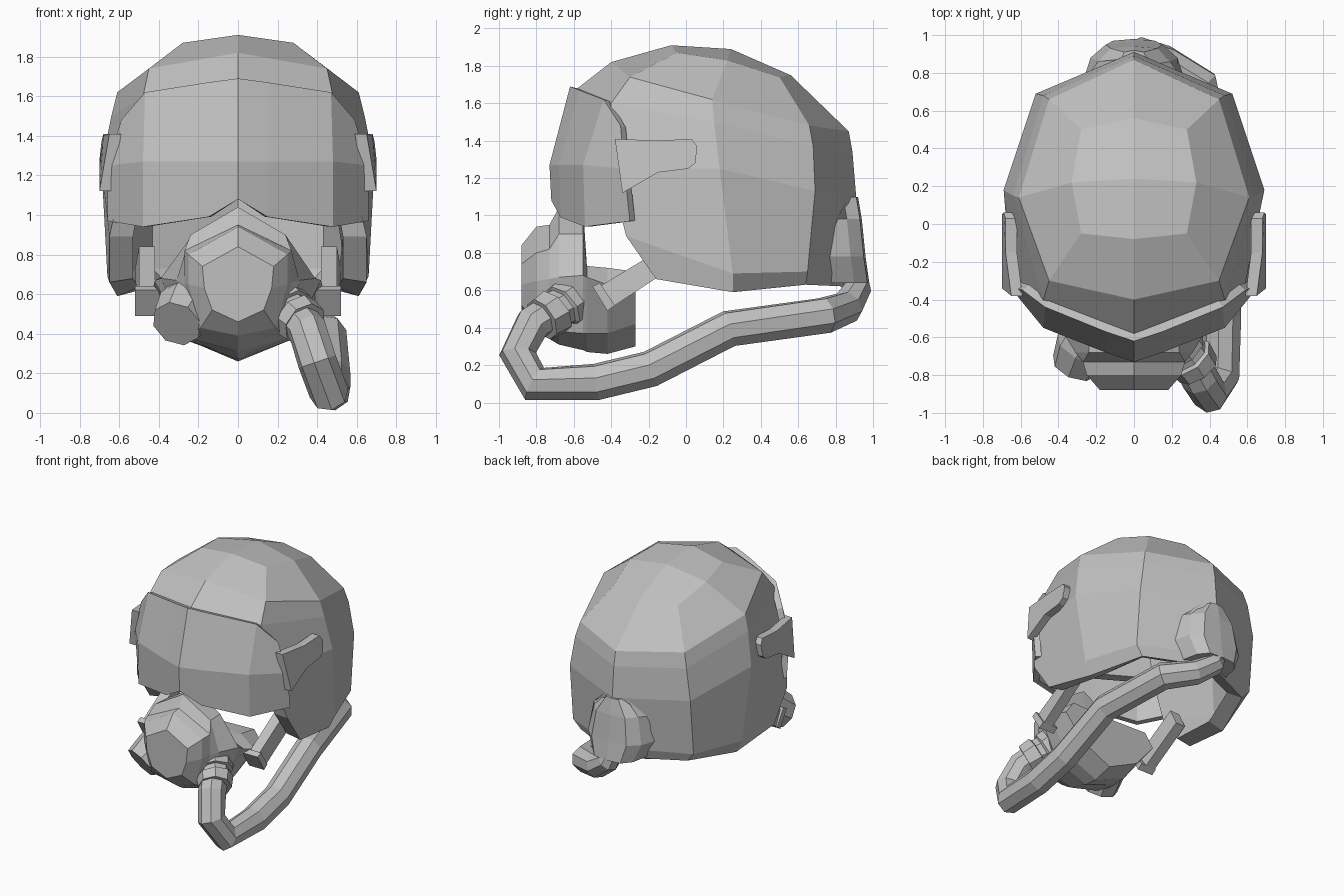
import bpy, bmesh
from mathutils import Vector

cube = bpy.data.objects.get("Cube")
if cube:
    bpy.data.objects.remove(cube, do_unlink=True)

grey = bpy.data.materials.new("plain_grey")
grey.use_nodes = True
COLOR = (0.53, 0.53, 0.53, 1)
grey.diffuse_color = COLOR
grey.node_tree.nodes["Principled BSDF"].inputs["Base Color"].default_value = COLOR


def flip(p):
    return (-p[0], p[1], p[2])


def make(name, verts, faces, centre=None):
    """Flat shaded mesh with its faces turned away from a centre point."""
    bm = bmesh.new()
    vs = [bm.verts.new(v) for v in verts]
    for f in faces:
        bm.faces.new([vs[i] for i in f])
    bmesh.ops.delete(bm, geom=[v for v in vs if not v.link_faces], context="VERTS")
    bmesh.ops.recalc_face_normals(bm, faces=bm.faces)
    if centre:
        out = sum(f.normal.dot(f.calc_center_median() - Vector(centre)) for f in bm.faces)
        if out < 0:
            bmesh.ops.reverse_faces(bm, faces=bm.faces)
    me = bpy.data.meshes.new(name)
    bm.to_mesh(me)
    bm.free()
    me.materials.append(grey)
    ob = bpy.data.objects.new(name, me)
    bpy.context.collection.objects.link(ob)
    return ob


def thicken(ob, amount):
    mod = ob.modifiers.new("thickness", "SOLIDIFY")
    mod.thickness = amount
    mod.offset = -1


def loft(name, halves, centre, apex=None, caps=False, keep=lambda row, seg, n: True):
    """Closed rings, each given as its +x half, joined in order."""
    rings = [h + [flip(p) for p in h[-2:0:-1]] for h in halves]
    n = len(rings[0])
    verts = [p for r in rings for p in r]
    faces = [(r * n + s, r * n + (s + 1) % n, (r + 1) * n + (s + 1) % n, (r + 1) * n + s)
             for r in range(len(rings) - 1) for s in range(n) if keep(r, s, n)]
    if apex:
        verts.append(apex)
        faces += [(len(verts) - 1, i, i + 1, (i + 2) % n) for i in range(0, n, 2)]
    if caps:
        last = (len(rings) - 1) * n
        faces += [tuple(range(n)), tuple(range(last, last + n))]
    return make(name, verts, faces, centre)


def tube(name, path):
    """Eight sided pipe along points of x, y, z, radius."""
    cu = bpy.data.curves.new(name, "CURVE")
    cu.dimensions = "3D"
    cu.bevel_depth = 1
    cu.bevel_resolution = 2
    cu.use_fill_caps = True
    sp = cu.splines.new("POLY")
    sp.points.add(len(path) - 1)
    sp.use_smooth = False
    for pt, (x, y, z, r) in zip(sp.points, path):
        pt.co = (x, y, z, 1)
        pt.radius = r
    cu.materials.append(grey)
    ob = bpy.data.objects.new(name, cu)
    bpy.context.collection.objects.link(ob)


def side_plates(name, outline, thick):
    """Plate on each side from an outline of outer x, y, z."""
    n = len(outline)
    for side, sign in (("left", 1), ("right", -1)):
        verts = [(sign * (x - d), y, z) for d in (0, thick) for x, y, z in outline]
        faces = [tuple(range(n)), tuple(range(n, 2 * n))]
        faces += [(i, (i + 1) % n, n + (i + 1) % n, n + i) for i in range(n)]
        make(side + "_" + name, verts, faces)


# Helmet shell, from crown to rim, open over the face
shell = loft("helmet_shell", [
    [(0, -.08, 1.91), (.28, -.05, 1.87), (.33, .22, 1.83), (.28, .5, 1.74), (0, .56, 1.75)],
    [(0, -.4, 1.82), (.45, -.3, 1.74), (.61, .14, 1.62), (.45, .66, 1.48), (0, .87, 1.45)],
    [(0, -.58, 1.68), (.48, -.4, 1.6), (.64, .15, 1.5), (.48, .68, 1.37), (0, .89, 1.34)],
    [(0, -.65, 1.2), (.57, -.41, 1.25), (.69, .18, 1.25), (.52, .69, 1.13), (0, .91, 1.1)],
    [(0, -.6, 1), (.65, -.32, .89), (.66, .25, .69), (.52, .65, .7), (0, .88, .7)],
    [(0, -.6, .9), (.65, -.16, .66), (.61, .25, .59), (.46, .64, .63), (0, .86, .62)],
], (0, .2, 1.2), apex=(0, .24, 1.89),
    keep=lambda row, seg, n: row < 3 or seg not in (0, n - 1))
thicken(shell, .12)

# Visor with a notch over the nose
rows = [
    [(0, -.62, 1.69), (.15, -.57, 1.67), (.47, -.44, 1.62), (.59, -.35, 1.48)],
    [(0, -.73, 1.27), (.15, -.68, 1.27), (.48, -.55, 1.27), (.66, -.33, 1.25)],
    [(0, -.72, 1.08), (.15, -.67, .99), (.48, -.54, .94), (.66, -.3, .97)],
]
full = [[flip(p) for p in r[:0:-1]] + r for r in rows]
w = len(full[0])
visor = make("visor", [p for r in full for p in r],
             [(r * w + c, r * w + c + 1, r * w + w + c + 1, r * w + w + c)
              for r in range(2) for c in range(w - 1)], (0, 0, 1.3))
thicken(visor, .045)

# Visor pivot arms
side_plates("visor_arm", [(.65, -.38, 1.41), (.68, -.15, 1.4), (.68, .03, 1.41), (.69, .06, 1.37),
                          (.7, .05, 1.28), (.7, .01, 1.25), (.7, -.15, 1.23), (.7, -.34, 1.12)], .06)


# Breathing mask, from the front plate to the back
def section(y, *half):
    return [(x, y, z) for x, z in half]


loft("mask_body", [
    section(-.88, (0, .84), (.18, .74), (.17, .63), (.13, .52), (0, .46)),
    section(-.8, (0, .94), (.25, .8), (.25, .65), (.19, .43), (0, .39)),
    section(-.73, (0, .95), (.27, .82), (.27, .66), (.22, .4), (0, .34)),
    section(-.68, (0, 1.04), (.24, .9), (.31, .67), (.26, .38), (0, .31)),
    section(-.55, (0, 1.04), (.23, .9), (.39, .68), (.27, .37), (0, .28)),
    section(-.53, (0, .73), (.26, .73), (.42, .67), (.27, .37), (0, .27)),
    section(-.42, (0, .72), (.32, .72), (.43, .63), (.26, .37), (0, .26)),
    section(-.27, (0, .69), (.33, .7), (.4, .6), (.25, .42), (0, .3)),
], (0, -.55, .6), caps=True)

# Straps running inside the helmet, with buckles at the cheeks
side_plates("mask_strap", [(.5, -.1, .84), (.52, -.06, .73), (.51, -.41, .5), (.5, -.48, .61)], .08)
side_plates("cheek_buckle", [(.52, -.5, .62), (.52, -.46, .64), (.52, -.38, .52), (.52, -.42, .49)], .13)

# Exhale valve on the right
tube("mask_valve", [(-.2, -.54, .58, .15), (-.27, -.65, .52, .15), (-.31, -.75, .45, .13)])

# Hose collar on the left
tube("hose_collar", [(.2, -.58, .57, .13), (.265, -.665, .51, .13), (.27, -.67, .505, .11),
                     (.29, -.7, .49, .11), (.295, -.705, .485, .13), (.34, -.77, .445, .12)])

# Hose sweeping under the helmet and around to the back
tube("hose", [(.28, -.69, .5, .1), (.35, -.82, .42, .1), (.4, -.9, .26, .1),
              (.46, -.81, .1, .1), (.47, -.48, .11, .1), (.47, -.19, .18, .1),
              (.45, .23, .395, .1), (.35, .74, .465, .1), (.16, .86, .51, .09),
              (.03, .91, .6, .08), (0, .9, .68, .07)])


# Hose socket at the back of the helmet
def block(z, half, front, back):
    return [(0, front, z), (half * 1.2, front, z), (half, back - .07, z),
            (half * .65, back, z), (0, back + .01, z)]


loft("hose_socket", [block(1.1, .08, .87, .91), block(.98, .19, .81, .93),
                     block(.78, .23, .74, .95), block(.64, .17, .74, .97)],
     (0, .86, .85), caps=True)
